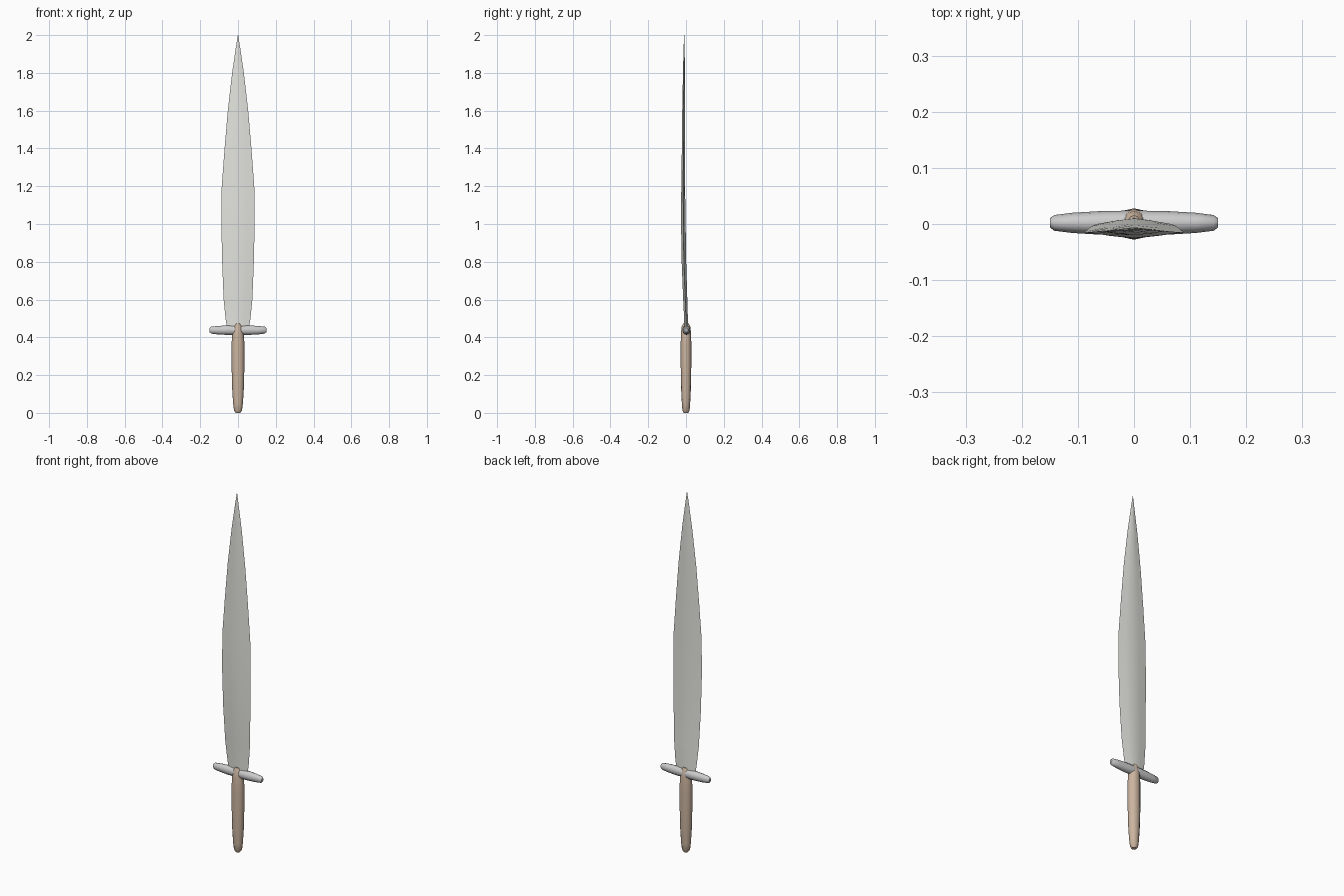
import bpy, math

if "Cube" in bpy.data.objects:
    bpy.data.objects.remove(bpy.data.objects["Cube"])


def material(name, color):
    m = bpy.data.materials.new(name)
    m.diffuse_color = (*color, 1)
    m.use_nodes = True
    m.node_tree.nodes["Principled BSDF"].inputs["Base Color"].default_value = m.diffuse_color
    return m


def loft(name, rings, mat=None, angle=50):
    # Skin a list of equal-length point rings and cap both ends
    n = len(rings[0])
    verts = [p for r in rings for p in r]
    faces = [(k * n + i, k * n + (i + 1) % n, (k + 1) * n + (i + 1) % n, (k + 1) * n + i)
             for k in range(len(rings) - 1) for i in range(n)]
    faces += [tuple(reversed(range(n))), tuple(range(len(verts) - n, len(verts)))]
    me = bpy.data.meshes.new(name)
    me.from_pydata(verts, [], faces)
    ob = bpy.data.objects.new(name, me)
    bpy.context.collection.objects.link(ob)
    if mat:
        me.materials.append(mat)
    bpy.context.view_layer.objects.active = ob
    ob.select_set(True)
    bpy.ops.object.shade_smooth_by_angle(angle=math.radians(angle))
    ob.select_set(False)
    return ob


def circle(n):
    return [(math.cos(2 * math.pi * i / n), math.sin(2 * math.pi * i / n)) for i in range(n)]


# Handle: rounded oval grip that narrows into the guard
grip = [(0.0, 0.012, 0.012), (0.012, 0.021, 0.019), (0.05, 0.026, 0.022), (0.13, 0.031, 0.026),
        (0.25, 0.034, 0.028), (0.37, 0.034, 0.028), (0.42, 0.030, 0.027),
        (0.455, 0.022, 0.023), (0.472, 0.012, 0.015)]
loft("handle", [[(rx * c, ry * s, z) for c, s in circle(12)] for z, rx, ry in grip],
     material("wood", (0.60, 0.46, 0.35)))

# Guard: crossbar tapering to blunt ends
bar = [(0.0, 0.025, 0.022), (0.06, 0.025, 0.021), (0.11, 0.022, 0.018),
       (0.142, 0.018, 0.014), (0.15, 0.011, 0.008)]
bar = [(-x, a, b) for x, a, b in reversed(bar[1:])] + bar
loft("guard", [[(x, 0.002 + ry * c, 0.438 + rz * s) for c, s in circle(12)] for x, rz, ry in bar])

# Blade: leaf-shaped, flattened diamond section, bowed slightly to the front
leaf = [(0.44, 0.057, 0.001, 0.010), (0.50, 0.066, 0.0, 0.010), (0.60, 0.076, -0.004, 0.011),
        (0.80, 0.084, -0.011, 0.012), (1.00, 0.088, -0.014, 0.012), (1.20, 0.086, -0.015, 0.010),
        (1.40, 0.071, -0.014, 0.008), (1.60, 0.054, -0.013, 0.007), (1.80, 0.031, -0.011, 0.005),
        (1.93, 0.012, -0.010, 0.003), (2.00, 0.001, -0.009, 0.0005)]
section = [(1, 0), (0.5, 0.58), (0, 1), (-0.5, 0.58), (-1, 0), (-0.5, -0.58), (0, -1), (0.5, -0.58)]
loft("blade", [[(w * u, y + t * v, z) for u, v in section] for z, w, y, t in leaf],
     material("steel", (0.78, 0.78, 0.74)), 60)
